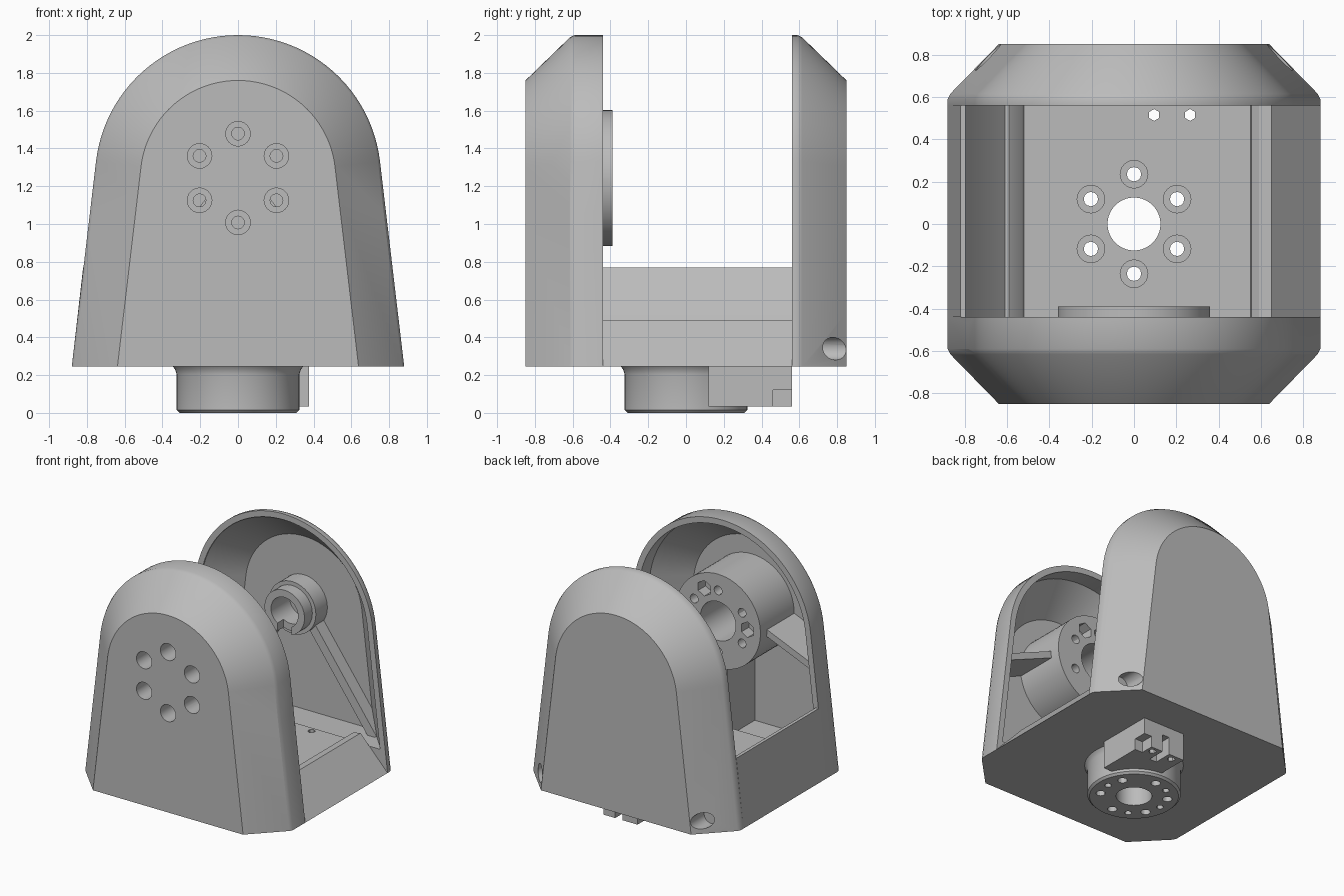
import bpy, bmesh, math
from mathutils import Matrix, Vector

cube = bpy.data.objects.get("Cube")
if cube:
    bpy.data.objects.remove(cube, do_unlink=True)

GREY = (0.5, 0.5, 0.5, 1)
grey = bpy.data.materials.new("grey plastic")
grey.use_nodes = True
grey.diffuse_color = GREY
grey.node_tree.nodes["Principled BSDF"].inputs["Base Color"].default_value = GREY

FLOOR, BASE, AXIS_Z, RADIUS = 0.42, 0.245, 1.243, 0.757
TILT = math.radians(6.7)


def make(name, bm):
    bmesh.ops.recalc_face_normals(bm, faces=bm.faces)
    mesh = bpy.data.meshes.new(name)
    bm.to_mesh(mesh)
    bm.free()
    mesh.materials.append(grey)
    obj = bpy.data.objects.new(name, mesh)
    bpy.context.collection.objects.link(obj)
    return obj


def loft(name, rings):
    bm = bmesh.new()
    rows = [[bm.verts.new(p) for p in ring] for ring in rings]
    n = len(rows[0])
    for a, b in zip(rows, rows[1:]):
        for i in range(n):
            j = (i + 1) % n
            bm.faces.new((a[i], a[j], b[j], b[i]))
    bm.faces.new(rows[0])
    bm.faces.new(rows[-1])
    return make(name, bm)


def cylinder(name, r, a, b, segments=32):
    a, b = Vector(a), Vector(b)
    turn = (b - a).to_track_quat("Z", "Y").to_matrix().to_4x4()
    bm = bmesh.new()
    bmesh.ops.create_cone(bm, cap_ends=True, segments=segments, radius1=r, radius2=r,
                          depth=(b - a).length, matrix=Matrix.Translation((a + b) / 2) @ turn)
    return make(name, bm)


def box(name, lo, hi):
    lo, hi = Vector(lo), Vector(hi)
    bm = bmesh.new()
    bmesh.ops.create_cube(bm, size=1, matrix=Matrix.Translation((lo + hi) / 2)
                          @ Matrix.Diagonal((*(hi - lo), 1)))
    return make(name, bm)


def combine(obj, tool, operation="DIFFERENCE"):
    mod = obj.modifiers.new("boolean", "BOOLEAN")
    mod.object, mod.operation, mod.solver = tool, operation, "EXACT"
    bpy.context.view_layer.objects.active = obj
    bpy.ops.object.modifier_apply(modifier=mod.name)
    bpy.data.objects.remove(tool, do_unlink=True)


def arch(y, inset, bottom):
    """Tapered arch outline, inset from the outer edge."""
    r = RADIUS - inset
    pts = []
    for i in range(49):
        a = TILT + (math.pi - 2 * TILT) * i / 48
        pts.append((r * math.cos(a), y, AXIS_Z + r * math.sin(a)))
    w = 0.88 - inset / math.cos(TILT) - (bottom - BASE) * math.tan(TILT)
    return [(w, y, bottom)] + pts + [(-w, y, bottom)]


def shell_solid(name, side, inner):
    steps = [(inner, 0), (0.59, 0), (0.615, 0.012), (0.85, 0.24)]
    return loft(name, [arch(side * y, d, BASE) for y, d in steps])


def cover(name, side, inner, bottom):
    obj = shell_solid(name, side, inner)
    steps = [(inner - 0.1, 0.045), (0.57, 0.045), (0.8, 0.26)]
    combine(obj, loft("cavity", [arch(side * y, d, bottom) for y, d in steps]))
    return obj


def bar(name, a, b, width, y0, y1):
    """Straight rib between two (x, z) points."""
    a, b = Vector(a), Vector(b)
    n = (b - a).normalized().orthogonal() * width / 2
    return loft(name, [[(p.x, y, p.y) for p in (a + n, b + n, b - n, a - n)] for y in (y0, y1)])


def ring(count, r=0.235, start=90):
    for i in range(count):
        a = math.radians(start + 360 * i / count)
        yield r * math.cos(a), r * math.sin(a)


# Front cover with its large hub and stiffening ribs
front = cover("front_cover", -1, 0.44, 0.33)
for ends in [((0, 0.3), (0, 1))] + [((s * 0.3, 1.24), (s * 0.78, 1.04)) for s in (-1, 1)]:
    rib = bar("rib", *ends, 0.05, -0.84, -0.47)
    combine(rib, shell_solid("limit", -1, 0.44), "INTERSECT")
    combine(front, rib, "UNION")
hub = cylinder("hub", 0.36, (0, -0.83, AXIS_Z), (0, -0.39, AXIS_Z), 64)
combine(front, hub, "UNION")
combine(front, cylinder("bore", 0.15, (0, -0.78, AXIS_Z), (0, -0.3, AXIS_Z)))
for x, z in ring(6):
    z += AXIS_Z
    combine(front, cylinder("counterbore", 0.065, (x, -0.9, z), (x, -0.5, z), 24))
    combine(front, cylinder("bolt_hole", 0.034, (x, -0.6, z), (x, -0.3, z), 12))
for angle in (62, 180):
    x, z = next(ring(1, 0.25, angle))
    combine(front, cylinder("window", 0.06, (x, -0.48, z + AXIS_Z), (x, -0.3, z + AXIS_Z), 6))

# Back cover with bearing stub, diagonal ribs and corner screw holes
back = cover("back_cover", 1, 0.56, 0.41)
for s in (-1, 1):
    rib = bar("rib", (s * 0.08, 1.2), (s * 0.66, 0.4), 0.07, 0.7, 0.84)
    combine(rib, shell_solid("limit", 1, 0.56), "INTERSECT")
    combine(back, rib, "UNION")
for r, y in ((0.2, 0.66), (0.17, 0.565)):
    combine(back, cylinder("stub", r, (0, y, AXIS_Z), (0, 0.82, AXIS_Z), 48), "UNION")
combine(back, cylinder("bore", 0.115, (0, 0.5, AXIS_Z), (0, 0.79, AXIS_Z)))
combine(back, box("notch", (-0.06, 0.5, 1), (0.06, 0.64, AXIS_Z)))
for s in (-1, 1):
    combine(back, cylinder("screw_hole", 0.06, (s * 0.69, 0.68, 0.34), (s * 0.69, 0.9, 0.34), 24))

# Floor between the covers: tall left-hand wall, low sloped wall opposite
section = [(-0.88, BASE), (-0.82, 0.77), (-0.795, 0.77), (-0.7, 0.6), (-0.61, 0.49),
           (-0.59, 0.49), (-0.53, 0.44), (-0.52, FLOOR), (0.55, FLOOR), (0.555, 0.45),
           (0.59, 0.48), (0.65, 0.49), (0.88, BASE)]
base = loft("base_floor", [[(x, y, z) for x, z in section] for y in (-0.44, 0.56)])

# Round boss under the floor, and the connector block beside it
profile = [(0.31, 0), (0.325, 0.015), (0.325, 0.205), (0.333, 0.23), (0.355, 0.26)]
boss = loft("mounting_boss", [[(x, y, z) for x, y in ring(64, r)] for r, z in profile])
plug = box("plug", (0.02, 0.12, 0.035), (0.375, 0.56, 0.26))
combine(plug, box("slot", (0.15, 0.42, 0), (0.21, 0.6, 0.17)))
combine(plug, box("corner", (0.31, 0.46, 0), (0.4, 0.6, 0.12)))
combine(boss, plug, "UNION")
combine(base, boss, "UNION")

# Bores through floor and boss
combine(base, cylinder("shaft_bore", 0.125, (0, 0, -0.1), (0, 0, 0.6), 48))
for x, y in ring(6):
    combine(base, cylinder("bolt_hole", 0.034, (x, y, -0.1), (x, y, 0.6), 12))
    combine(base, cylinder("counterbore", 0.065, (x, y, 0.2), (x, y, 0.6), 24))
for angle in (0, 120, 180, 240):
    x, y = next(ring(1, 0.235, angle))
    combine(base, cylinder("pin_hole", 0.025, (x, y, -0.1), (x, y, 0.1), 12))
for x in (0.095, 0.265):
    combine(base, cylinder("plug_hole", 0.028, (x, 0.515, -0.1), (x, 0.515, 0.6), 6))

for obj in (front, back, base):
    bpy.ops.object.select_all(action="DESELECT")
    obj.select_set(True)
    bpy.context.view_layer.objects.active = obj
    bpy.ops.object.shade_smooth_by_angle(angle=math.radians(30))
